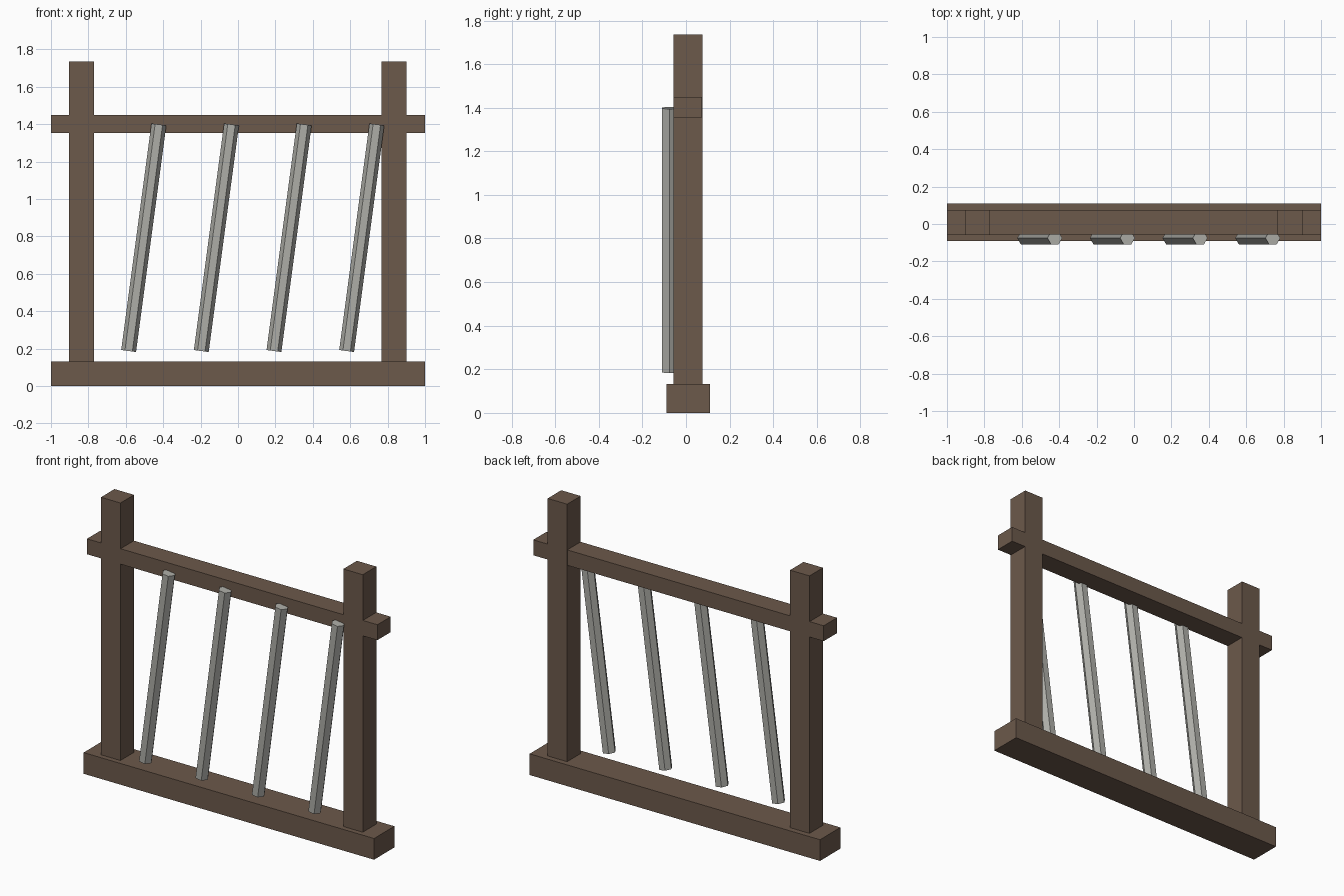
import bpy
import math

if "Cube" in bpy.data.objects:
    bpy.data.objects.remove(bpy.data.objects["Cube"])


def material(name, rgb):
    m = bpy.data.materials.new(name)
    m.diffuse_color = (*rgb, 1)
    m.use_nodes = True
    m.node_tree.nodes["Principled BSDF"].inputs["Base Color"].default_value = m.diffuse_color
    return m


wood = material("dark_wood", (0.15, 0.1, 0.07))
metal = material("grey_metal", (0.42, 0.42, 0.39))


def box(name, x, y, z):
    """Box from (min, max) ranges on each axis."""
    bpy.ops.mesh.primitive_cube_add(size=1, location=[sum(r) / 2 for r in (x, y, z)])
    ob = bpy.context.object
    ob.name = name
    ob.scale = [r[1] - r[0] for r in (x, y, z)]
    bpy.ops.object.transform_apply(location=False, rotation=False, scale=True)
    ob.data.materials.append(wood)


# Timber frame: base beam, two posts and a cross rail flush with the posts
box("base_beam", (-1, 1), (-0.09, 0.11), (0, 0.132))
box("left_post", (-0.903, -0.769), (-0.058, 0.075), (0.132, 1.735))
box("right_post", (0.766, 0.9), (-0.058, 0.075), (0.132, 1.735))
box("cross_rail", (-1, 1), (-0.057, 0.074), (1.354, 1.45))

# Leaning hexagonal bars, set slightly into the front of the rail
for i in range(4):
    bpy.ops.mesh.primitive_cylinder_add(
        vertices=6, radius=0.04, depth=1.222,
        location=(-0.504 + 0.3885 * i, -0.075, 0.793))
    bar = bpy.context.object
    bar.name = f"leaning_bar_{i + 1}"
    # Turn the section so its corners point along x, then lean the bar
    for v in bar.data.vertices:
        v.co.x, v.co.y = v.co.y, -v.co.x
    bar.rotation_euler = (0, math.radians(7.6), 0)
    bar.data.materials.append(metal)
